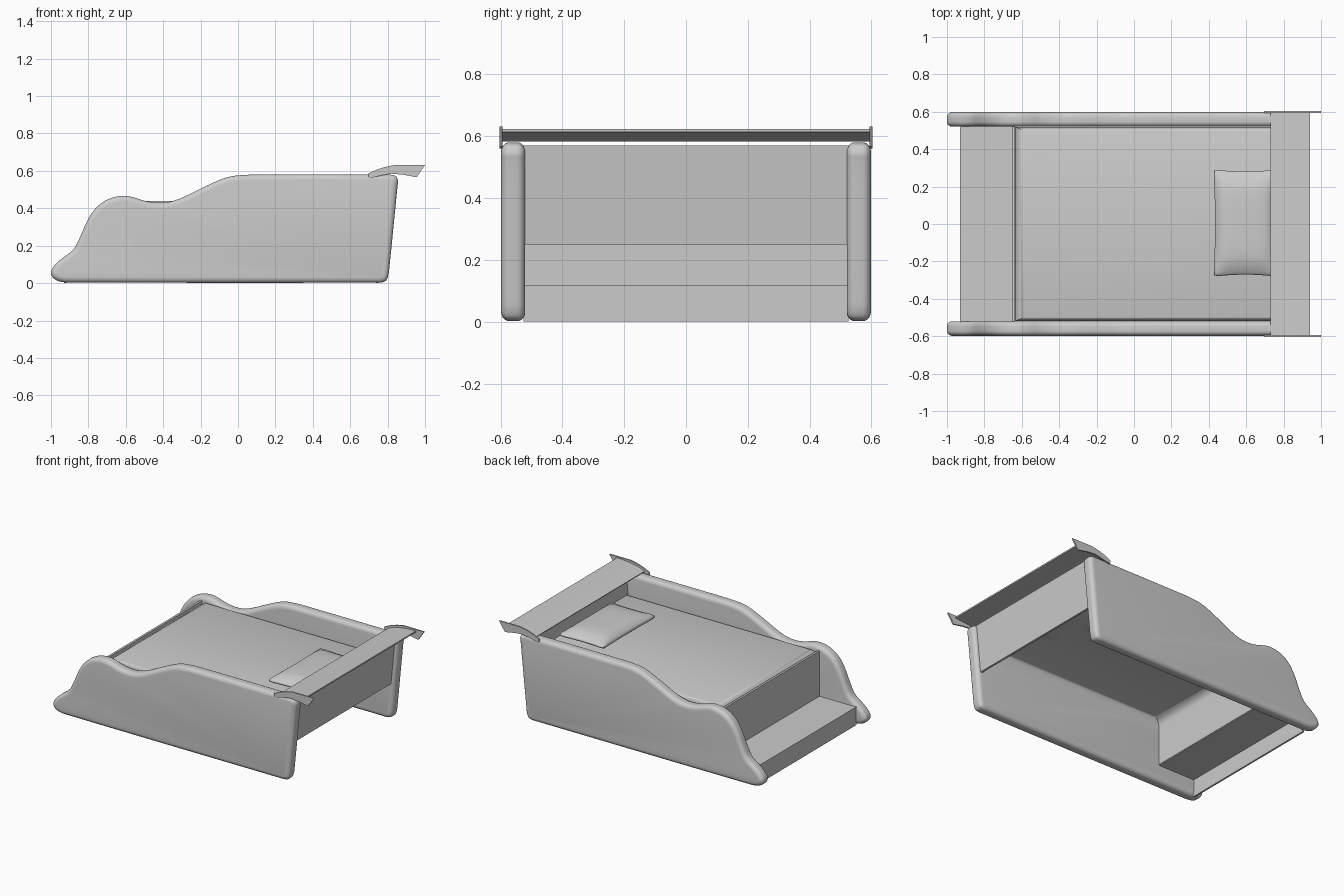
import bpy, bmesh, math
from mathutils import Vector

if "Cube" in bpy.data.objects:
    bpy.data.objects.remove(bpy.data.objects["Cube"])


def finish(name, bm, angle=40):
    bmesh.ops.recalc_face_normals(bm, faces=bm.faces)
    me = bpy.data.meshes.new(name)
    bm.to_mesh(me)
    bm.free()
    ob = bpy.data.objects.new(name, me)
    bpy.context.collection.objects.link(ob)
    bpy.ops.object.select_all(action='DESELECT')
    ob.select_set(True)
    bpy.context.view_layer.objects.active = ob
    bpy.ops.object.shade_smooth_by_angle(angle=math.radians(angle))
    return ob


def smooth_loop(pts, n):
    # Hermite curve with tangents limited to the segment length
    pts = [Vector(p) for p in pts]
    m, out = len(pts), []
    tan = [(pts[(i + 1) % m] - pts[i - 1]).normalized() for i in range(m)]
    for i in range(m):
        a, b = pts[i], pts[(i + 1) % m]
        ln = (b - a).length
        ta, tb = tan[i] * ln, tan[(i + 1) % m] * ln
        for k in range(n):
            t = k / n
            out.append(a * (2*t**3 - 3*t*t + 1) + ta * (t**3 - 2*t*t + t)
                       + b * (3*t*t - 2*t**3) + tb * (t**3 - t*t))
    return out


def loft(bm, rings):
    # closed solid through rings of equal length
    vs = [[bm.verts.new(p) for p in r] for r in rings]
    n = len(vs[0])
    for a, b in zip(vs, vs[1:]):
        for i in range(n):
            bm.faces.new((a[i], a[(i + 1) % n], b[(i + 1) % n], b[i]))
    bm.faces.new(vs[0])
    bm.faces.new(vs[-1])


def extrude_xz(name, pts, y0, y1):
    bm = bmesh.new()
    loft(bm, [[(x, y, z) for x, z in pts] for y in (y0, y1)])
    return finish(name, bm)


# side panels: wavy profile with rounded rim
profile = smooth_loop([
    (-.90, .003), (-.95, .008), (-.985, .025), (-1, .055), (-.985, .09),
    (-.95, .125), (-.88, .18), (-.845, .245), (-.81, .325), (-.77, .39),
    (-.72, .435), (-.66, .46), (-.60, .466), (-.55, .456), (-.50, .44),
    (-.43, .43), (-.36, .436), (-.29, .461), (-.20, .505), (-.10, .551),
    (-.04, .57), (.03, .578), (.10, .58), (.78, .58), (.82, .579),
    (.845, .57), (.856, .545), (.853, .52), (.808, .07), (.802, .035),
    (.79, .012), (.765, .003), (.73, .002)], 4)
m = len(profile)
inward = []
for i in range(m):
    t = (profile[(i + 1) % m] - profile[i - 1]).normalized()
    inward.append(Vector((t.y, -t.x)))
steps = []
for k in range(7):
    a = k / 6 * math.pi / 2
    steps.append((.03 * (1 - math.sin(a)), .026 * (1 - math.cos(a))))
Y0, Y1 = .52, .598
levels = [(d, Y0 + y) for d, y in steps] + [(d, Y1 - y) for d, y in reversed(steps)]
for s, side in ((-1, "front"), (1, "back")):
    bm = bmesh.new()
    loft(bm, [[((p + nv * d).x, s * y, (p + nv * d).y)
               for p, nv in zip(profile, inward)] for d, y in levels])
    finish(side + "_side_panel", bm)

# boards between the side panels
W = .525
extrude_xz("step_front", [(-.93, 0), (-.93, .125), (-.918, .125), (-.918, 0)], -W, W)
extrude_xz("step_tread", [(-.93, .125), (-.64, .125), (-.64, .117), (-.93, .117)], -W, W)
extrude_xz("foot_board", [(-.652, .122), (-.652, .437), (-.637, .437), (-.637, .122)], -W, W)
extrude_xz("head_board", [(.80, .25), (.832, .57), (.818, .57), (.786, .25)], -W, W)

# mattress: open shell with a rounded rim
bm = bmesh.new()
x0, x1, yw, r = -.635, .80, .518, .05
rings = [(0, .36)]
for k in range(7):
    a = k / 6 * math.pi / 2
    rings.append((r * (1 - math.cos(a)), .39 + r * math.sin(a)))
prev = None
for d, z in rings:
    dy = d * .4
    ring = [bm.verts.new(p) for p in ((x0 + d, -yw + dy, z), (x1, -yw + dy, z),
                                      (x1, yw - dy, z), (x0 + d, yw - dy, z))]
    if prev:
        for i in (0, 2, 3):
            j = (i + 1) % 4
            bm.faces.new((prev[i], prev[j], ring[j], ring[i]))
    prev = ring
bm.faces.new(prev)
mattress = finish("mattress", bm)

# pillow: puffed cushion with slightly pinched sides
bm = bmesh.new()
bmesh.ops.create_cube(bm, size=2)
bmesh.ops.subdivide_edges(bm, edges=bm.edges[:], cuts=11, use_grid_fill=True)
for v in bm.verts:
    u, w, h = v.co
    puff = (max(0, 1 - u**4) * max(0, 1 - w**4)) ** .5
    rim = 1 - .06 * h * h
    x = u * rim * (1 - .05 * (1 - w * w) * abs(u)**3)
    y = w * rim * (1 - .04 * (1 - u * u) * abs(w)**3)
    v.co = (.595 + .17 * x, .005 + .287 * y, .478 + h * (.016 + .03 * puff))
bmesh.ops.smooth_vert(bm, verts=bm.verts, factor=.5,
                      use_axis_x=True, use_axis_y=True, use_axis_z=True)
finish("pillow", bm, 70)

# rear wing blade and end plates
extrude_xz("wing_blade", [(.73, .588), (.78, .605), (.84, .617), (.94, .624),
                          (.94, .614), (.84, .606), (.78, .594), (.73, .583)], -.596, .596)
plate = [(.695, .585), (.74, .606), (.79, .622), (.84, .632), (1, .632), (.955, .566),
         (.88, .58), (.82, .585), (.77, .576), (.70, .56)]
for s, side in ((-1, "front"), (1, "back")):
    extrude_xz(side + "_wing_end_plate", plate, s * .594, s * .604)
